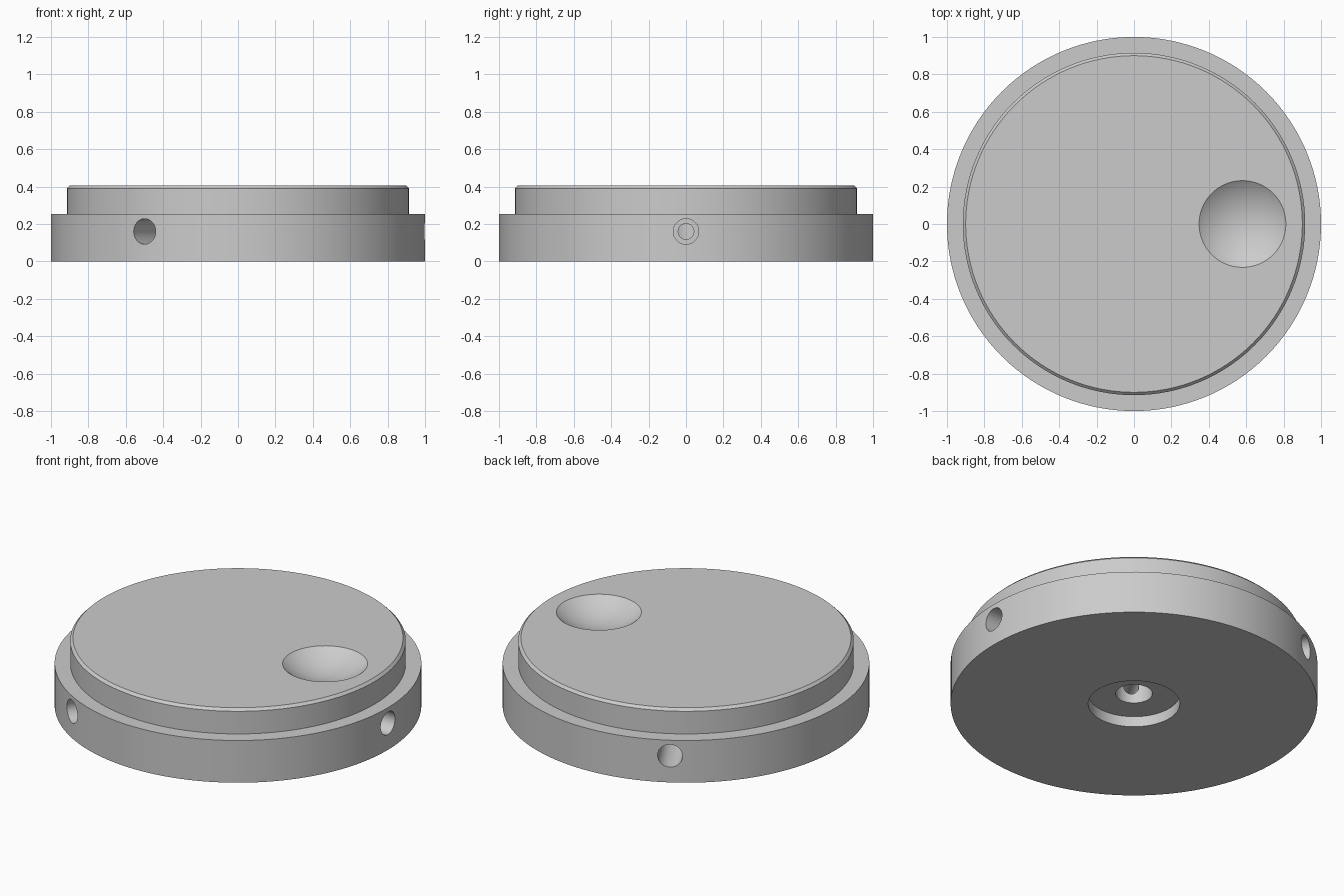
import bpy
import bmesh
from math import cos, sin, radians
from mathutils import Matrix, Vector

SEGMENTS = 128

cube = bpy.data.objects.get("Cube")
if cube:
    bpy.data.objects.remove(cube, do_unlink=True)

grey = bpy.data.materials.new("plain_grey")
grey.use_nodes = True
COLOUR = (0.6, 0.6, 0.6, 1)
grey.diffuse_color = COLOUR
grey.node_tree.nodes["Principled BSDF"].inputs["Base Color"].default_value = COLOUR


def add_object(name, bm):
    bmesh.ops.recalc_face_normals(bm, faces=bm.faces)
    mesh = bpy.data.meshes.new(name)
    bm.to_mesh(mesh)
    bm.free()
    mesh.materials.append(grey)
    obj = bpy.data.objects.new(name, mesh)
    bpy.context.collection.objects.link(obj)
    return obj


def lathe(name, profile, matrix=Matrix(), segments=SEGMENTS):
    """Turn a closed (radius, height) profile around the z axis."""
    bm = bmesh.new()
    rings = []
    for r, z in profile:
        if r == 0:
            rings.append([bm.verts.new((0, 0, z))] * segments)
        else:
            angles = [radians(360 * i / segments) for i in range(segments)]
            rings.append([bm.verts.new((r * cos(a), r * sin(a), z)) for a in angles])
    for low, high in zip(rings, rings[1:]):
        if low[0] is low[1] or high[0] is high[1]:
            # A ring that meets the axis closes with one flat cap
            bm.faces.new(high if low[0] is low[1] else low)
        else:
            for i in range(segments):
                j = (i + 1) % segments
                bm.faces.new((low[i], low[j], high[j], high[i]))
    # Drop the loose axis points left by the caps
    loose = [v for v in bm.verts if not v.link_faces]
    bmesh.ops.delete(bm, geom=loose, context="VERTS")
    bmesh.ops.transform(bm, matrix=matrix, verts=bm.verts)
    return add_object(name, bm)


# Stepped disc with chamfered top, shallow recess and blind bore underneath
disc = lathe("stepped_disc", [
    (0, 0.26), (0.1, 0.26), (0.1, 0.063), (0.25, 0.063), (0.25, 0),
    (1, 0), (1, 0.254), (0.915, 0.254), (0.915, 0.39), (0.9, 0.405), (0, 0.405),
])

# Finger dimple cutter: large sphere dipping into the top
RADIUS, DEPTH = 0.232, 0.08
ball = (RADIUS ** 2 + DEPTH ** 2) / (2 * DEPTH)
bm = bmesh.new()
bmesh.ops.create_uvsphere(
    bm, u_segments=96, v_segments=96, radius=ball,
    matrix=Matrix.Translation((0.58, 0, 0.405 + ball - DEPTH)))
cutters = [add_object("dimple_cutter", bm)]

# Three radial stepped screw holes running into the bore
for angle in (0, 120, 240):
    a = radians(angle)
    turn = Vector((cos(a), sin(a), 0)).to_track_quat("Z", "Y").to_matrix().to_4x4()
    cutters.append(lathe("screw_hole_cutter", [
        (0, 0.03), (0.042, 0.03), (0.042, 0.5), (0.068, 0.5), (0.068, 1.1), (0, 1.1),
    ], Matrix.Translation((0, 0, 0.16)) @ turn, 48))

# Cut everything out of the disc, then discard the cutters
bpy.ops.object.select_all(action="DESELECT")
bpy.context.view_layer.objects.active = disc
disc.select_set(True)
for cutter in cutters:
    cutter.hide_render = True
    cut = disc.modifiers.new("cut", "BOOLEAN")
    cut.operation = "DIFFERENCE"
    cut.solver = "EXACT"
    cut.object = cutter
    bpy.ops.object.modifier_apply(modifier=cut.name)
    bpy.data.objects.remove(cutter, do_unlink=True)

bpy.ops.object.shade_smooth_by_angle(angle=radians(25))
